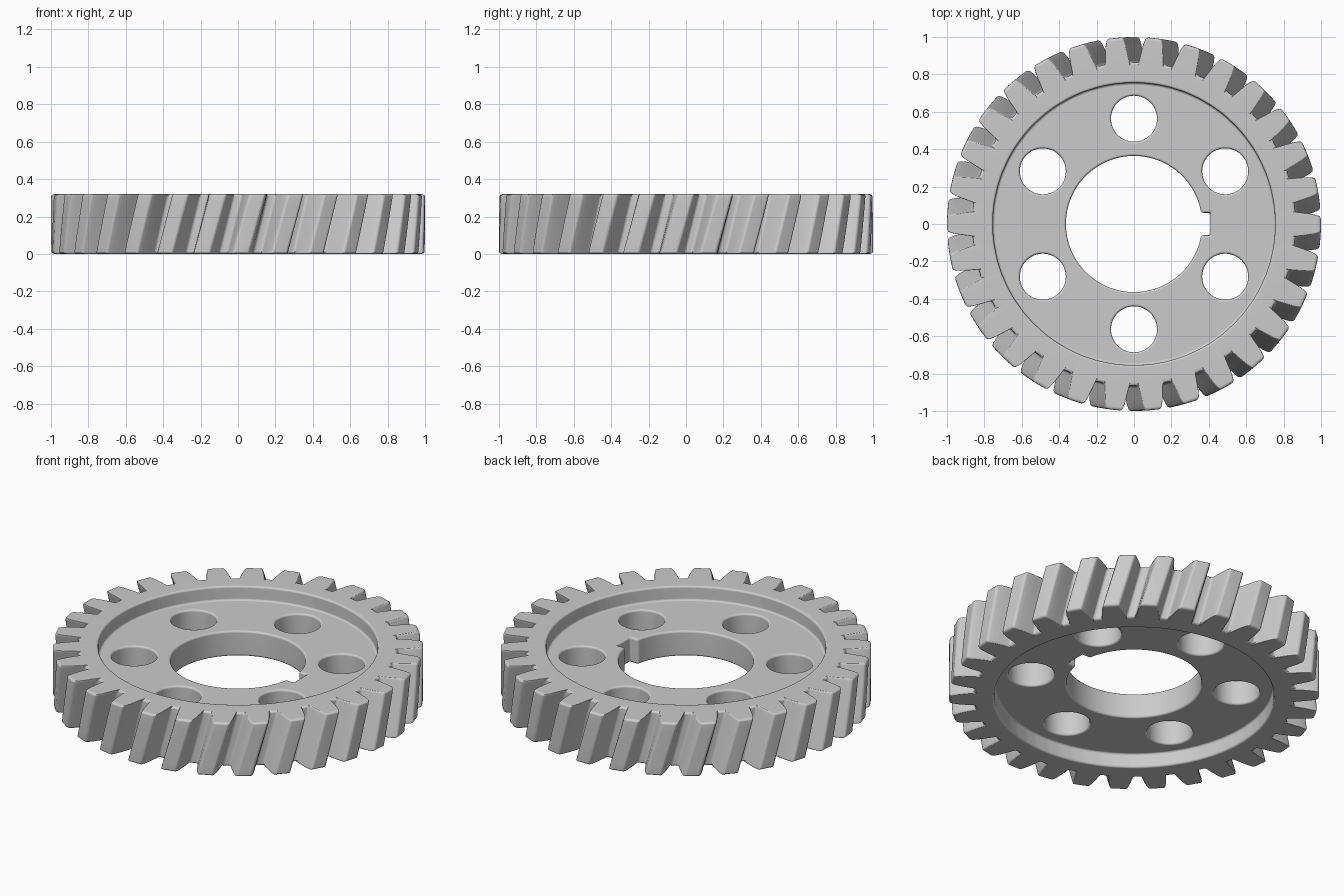
import bpy, bmesh
from math import sin, cos, pi, radians, asin, tan

if "Cube" in bpy.data.objects:
    bpy.data.objects.remove(bpy.data.objects["Cube"])

TEETH, H, WEB_LOW, WEB_HIGH = 30, 0.32, 0.085, 0.235
TWIST = H * tan(radians(15)) / 0.9375
LAYERS = 6


def link(name, bm):
    bmesh.ops.recalc_face_normals(bm, faces=bm.faces[:])
    me = bpy.data.meshes.new(name)
    bm.to_mesh(me)
    bm.free()
    ob = bpy.data.objects.new(name, me)
    bpy.context.collection.objects.link(ob)
    return ob


def prism(name, pts):
    """Straight cutter through the whole thickness."""
    bm = bmesh.new()
    lo = [bm.verts.new((x, y, -0.1)) for x, y in pts]
    hi = [bm.verts.new((x, y, H + 0.1)) for x, y in pts]
    n = len(pts)
    for i in range(n):
        j = (i + 1) % n
        bm.faces.new((lo[i], lo[j], hi[j], hi[i]))
    bm.faces.new(lo[::-1])
    bm.faces.new(hi)
    ob = link(name, bm)
    ob.hide_render = True
    return ob


# tooth outline as (radius, angle)
flank = [(0.865, 0.078), (0.92, 0.066), (0.965, 0.055), (1.0, 0.043)]
tooth = [(r, -a) for r, a in flank] + [(r, a) for r, a in flank[::-1]]
outline = [(r, a + 2 * pi * t / TEETH) for t in range(TEETH) for r, a in tooth]

# helical body: recess wall and web on both sides
bm = bmesh.new()


def ring(z, radius=None):
    tw = TWIST * (z / H - 1)
    return [bm.verts.new(((radius or r) * cos(a + tw), (radius or r) * sin(a + tw), z))
            for r, a in outline]


rings = [ring(WEB_LOW, 0.755), ring(0, 0.755)]
rings += [ring(H * k / LAYERS) for k in range(LAYERS + 1)]
rings += [ring(H, 0.755), ring(WEB_HIGH, 0.755)]
n = len(outline)
for a, b in zip(rings, rings[1:]):
    for i in range(n):
        j = (i + 1) % n
        bm.faces.new((a[i], a[j], b[j], b[i]))
bm.faces.new(rings[0])
bm.faces.new(rings[-1])
gear = link("helical_gear", bm)

# keyed bore and six lightening holes
R, KEY = 0.364, 0.06
k0 = asin(KEY / R)
bore = [(R * cos(k0 + (2 * pi - 2 * k0) * i / 96), R * sin(k0 + (2 * pi - 2 * k0) * i / 96))
        for i in range(97)]
bore += [(0.41, -KEY), (0.41, KEY)]
cutters = [prism("bore_cutter", bore)]
for k in range(6):
    c = radians(30 + 60 * k)
    cutters.append(prism("hole_cutter", [
        (0.563 * cos(c) + 0.123 * cos(2 * pi * i / 48), 0.563 * sin(c) + 0.123 * sin(2 * pi * i / 48))
        for i in range(48)]))

bpy.context.view_layer.objects.active = gear
gear.select_set(True)
for cut in cutters:
    m = gear.modifiers.new("cut", 'BOOLEAN')
    m.operation, m.solver, m.object = 'DIFFERENCE', 'EXACT', cut
    bpy.ops.object.modifier_apply(modifier=m.name)
for cut in cutters:
    bpy.data.objects.remove(cut)

# softened edges
bev = gear.modifiers.new("soft_edges", 'BEVEL')
bev.width, bev.segments = 0.012, 3
bev.limit_method, bev.angle_limit = 'ANGLE', radians(35)
bev.use_clamp_overlap = False
bpy.ops.object.modifier_apply(modifier=bev.name)
bpy.ops.object.shade_smooth_by_angle(angle=radians(35))
wn = gear.modifiers.new("flat_caps", 'WEIGHTED_NORMAL')
wn.keep_sharp = True
